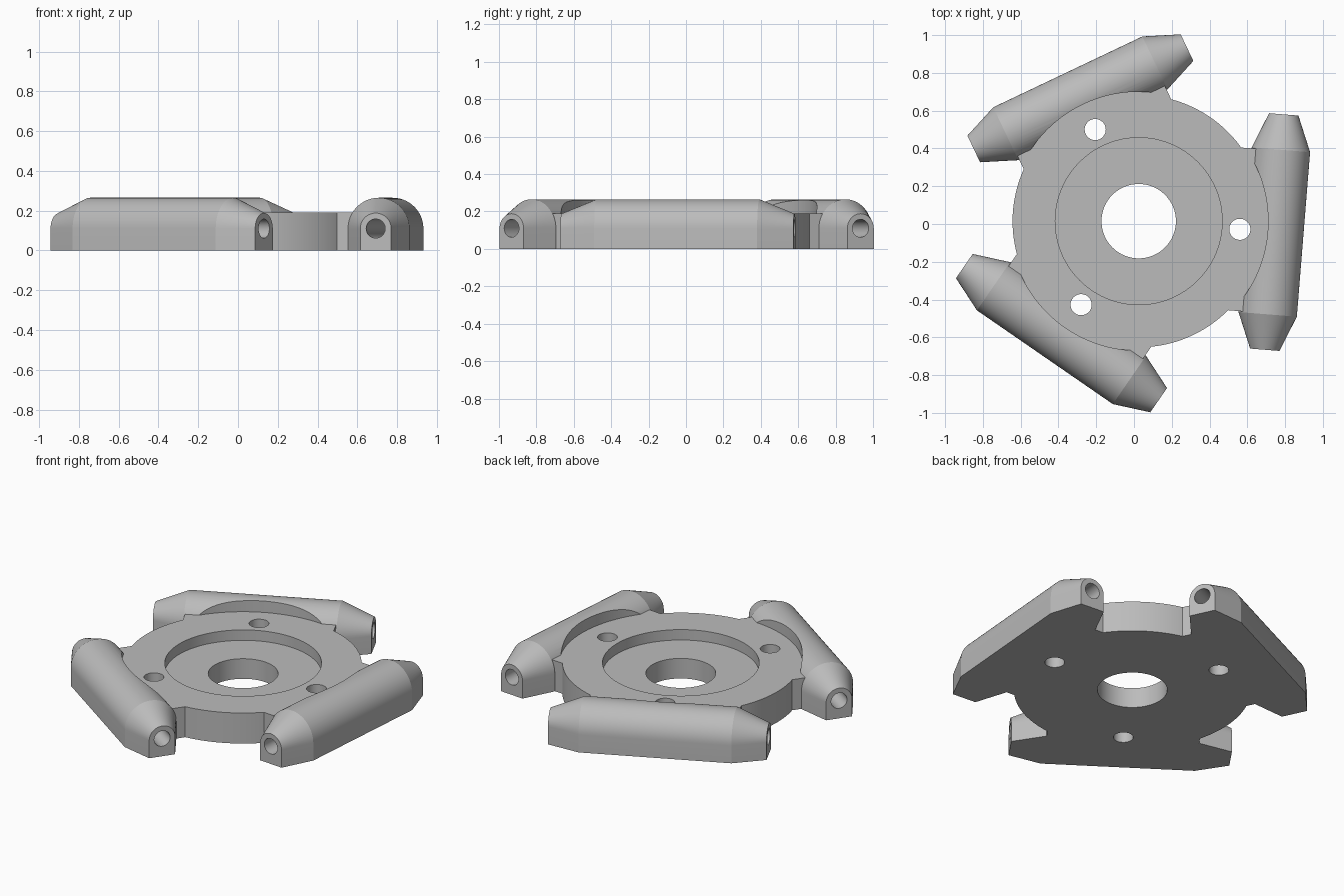
import bpy, bmesh, math
from mathutils import Matrix, Vector

if "Cube" in bpy.data.objects:
    bpy.data.objects.remove(bpy.data.objects["Cube"], do_unlink=True)

CENTRE = Vector((0.025, 0.015, 0))
ANGLES = [math.radians(-4.6 + 120 * i) for i in range(3)]
TOP = 0.19          # hub top height
AXIS_U = 0.72       # distance from hub centre to arm axis
AXIS_Z = 0.11       # height of arm axis

grey = bpy.data.materials.new("light_grey")
grey.use_nodes = True
colour = (0.5, 0.5, 0.5, 1)
grey.diffuse_color = colour
grey.node_tree.nodes["Principled BSDF"].inputs["Base Color"].default_value = colour


def make_object(name, bm, angle=0.0):
    """Turn a bmesh in hub coordinates into an object."""
    bmesh.ops.recalc_face_normals(bm, faces=bm.faces)
    bm.transform(Matrix.Translation(CENTRE) @ Matrix.Rotation(angle, 4, 'Z'))
    mesh = bpy.data.meshes.new(name)
    bm.to_mesh(mesh)
    bm.free()
    mesh.materials.append(grey)
    obj = bpy.data.objects.new(name, mesh)
    bpy.context.collection.objects.link(obj)
    return obj


def cylinder(name, radius, z0, z1, u=0.0, angle=0.0, segments=96):
    bm = bmesh.new()
    bmesh.ops.create_cone(bm, cap_ends=True, segments=segments, radius1=radius,
                          radius2=radius, depth=z1 - z0,
                          matrix=Matrix.Translation((u, 0, (z0 + z1) / 2)))
    return make_object(name, bm, angle)


def box(name, low, high, angle=0.0):
    bm = bmesh.new()
    low, high = Vector(low), Vector(high)
    size = Matrix.Diagonal((*(high - low), 1))
    bmesh.ops.create_cube(bm, size=1, matrix=Matrix.Translation((low + high) / 2) @ size)
    return make_object(name, bm, angle)


def arm(angle):
    """Round-topped bar with both ends tapered."""
    bm = bmesh.new()
    rings = []
    for v, r in ((-0.625, 0.078), (-0.437, 0.155), (0.437, 0.155), (0.625, 0.078)):
        steps = 28
        arc = [(AXIS_U + r * math.cos(math.pi * i / steps),
                AXIS_Z + r * math.sin(math.pi * i / steps)) for i in range(steps + 1)]
        section = [(AXIS_U + r, -0.05)] + arc + [(AXIS_U - r, -0.05)]
        rings.append([bm.verts.new((x, v, z)) for x, z in section])
    for a, b in zip(rings, rings[1:]):
        for i in range(len(a)):
            j = (i + 1) % len(a)
            bm.faces.new((a[i], a[j], b[j], b[i]))
    bm.faces.new(rings[0])
    bm.faces.new(rings[-1])
    return make_object("arm", bm, angle)


def bore(angle):
    """Long cutter along the arm axis."""
    bm = bmesh.new()
    place = Matrix.Translation((AXIS_U, 0, AXIS_Z)) @ Matrix.Rotation(math.pi / 2, 4, 'X')
    bmesh.ops.create_cone(bm, cap_ends=True, segments=32, radius1=0.048,
                          radius2=0.048, depth=1.5, matrix=place)
    return make_object("bore_cutter", bm, angle)


def combine(target, tool, operation):
    """Apply a boolean and remove the tool."""
    mod = target.modifiers.new("combine", 'BOOLEAN')
    mod.operation = operation
    mod.solver = 'EXACT'
    mod.object = tool
    bpy.context.view_layer.update()
    result = bpy.data.meshes.new_from_object(
        target.evaluated_get(bpy.context.evaluated_depsgraph_get()))
    target.modifiers.clear()
    target.data = result
    bpy.data.objects.remove(tool, do_unlink=True)


# Hub disc with three blocks carrying the arms
body = cylinder("three_arm_hub", 0.668, -0.1, 0.24, segments=128)
for a in ANGLES:
    combine(body, box("arm_block", (0.3, -0.432, -0.08), (AXIS_U, 0.432, TOP), a), 'UNION')
    combine(body, arm(a), 'UNION')

# Flat base and round clearance above the hub
combine(body, box("base_cutter", (-2, -2, -1), (2, 2, 0)), 'DIFFERENCE')
combine(body, cylinder("clearance_cutter", 0.685, TOP, 0.6, segments=128), 'DIFFERENCE')

# Recess, centre hole, screw holes and arm bores
combine(body, cylinder("recess_cutter", 0.442, 0.125, 0.5), 'DIFFERENCE')
combine(body, cylinder("centre_cutter", 0.197, -0.5, 0.6, segments=64), 'DIFFERENCE')
for a in ANGLES:
    combine(body, cylinder("screw_cutter", 0.056, -0.5, 0.6, 0.537, a, 32), 'DIFFERENCE')
    combine(body, bore(a), 'DIFFERENCE')

# Smooth curved walls, keep crisp edges
body.data.materials.clear()
body.data.materials.append(grey)
bpy.ops.object.select_all(action='DESELECT')
body.select_set(True)
bpy.context.view_layer.objects.active = body
bpy.ops.object.shade_smooth_by_angle(angle=math.radians(20))
